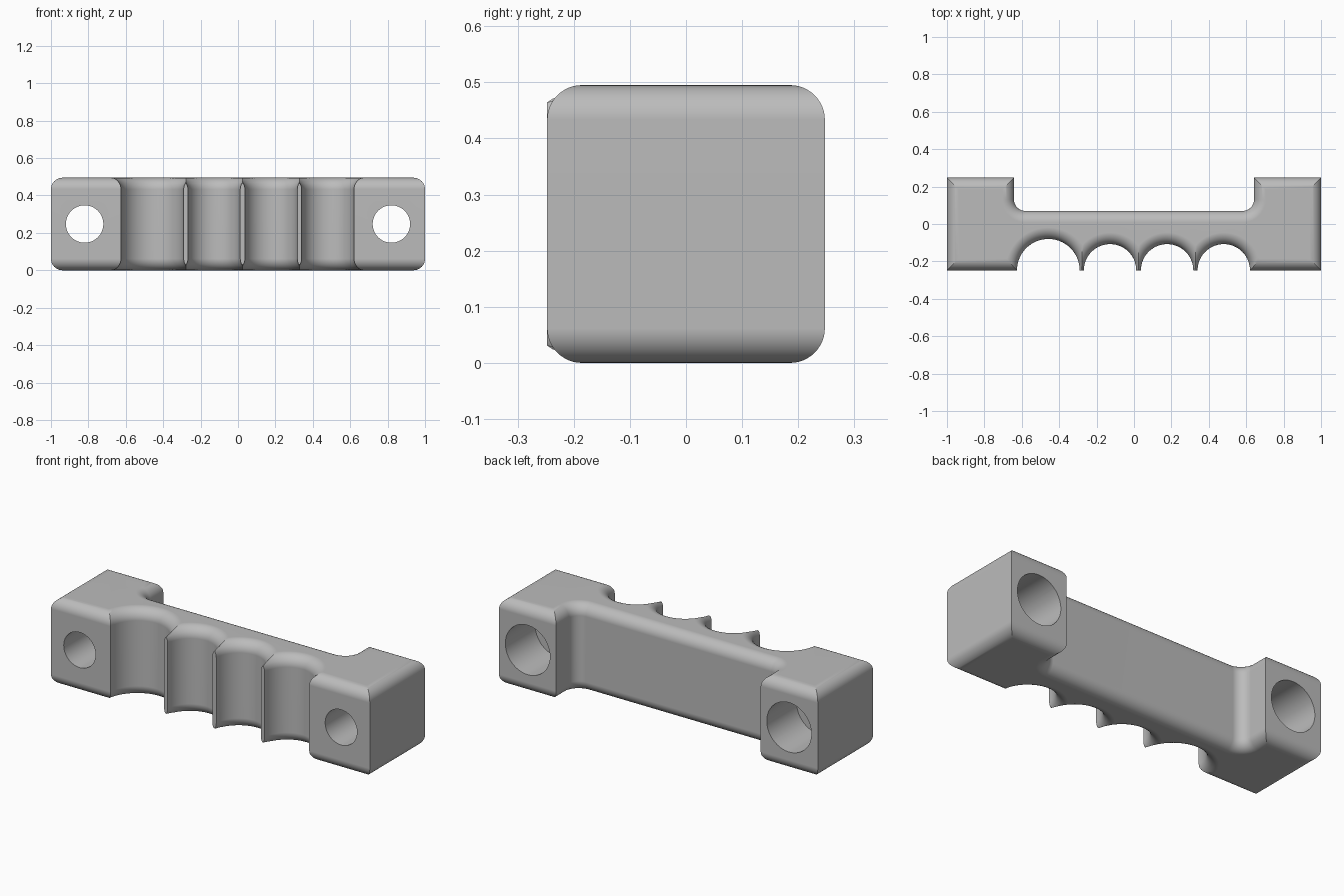
import bpy
import bmesh
from math import sin, cos, pi, sqrt, atan2
from mathutils import Vector, Matrix

if "Cube" in bpy.data.objects:
    bpy.data.objects.remove(bpy.data.objects["Cube"], do_unlink=True)

HALF_DEPTH, HEIGHT, FILLET = 0.2475, 0.495, 0.062
BLOCK_INNER, BAR_BACK, CORNER = 0.642, 0.07, 0.062
HOLE_X = 0.82
SCOOPS = [(-0.458, 0.1675), (-0.128, 0.14), (0.177, 0.14), (0.48, 0.14)]


def arc(cx, cy, r, a0, a1, steps):
    angles = [a0 + (a1 - a0) * i / steps for i in range(steps + 1)]
    return [(cx + r * cos(a), cy + r * sin(a)) for a in angles]


def outline(d):
    """Plan of the handle with its walls moved inward by d."""
    front = -HALF_DEPTH
    circles = [(x, r + d) for x, r in SCOOPS]

    # Start and end of each finger scoop; ridges stay flat until the scoops meet
    ends = [[None, None] for _ in circles]
    x, r = circles[0]
    ends[0][0] = (x - sqrt(r * r - d * d), front + d)
    x, r = circles[-1]
    ends[-1][1] = (x + sqrt(r * r - d * d), front + d)
    for i in range(len(circles) - 1):
        (xa, ra), (xb, rb) = circles[i], circles[i + 1]
        if xa + ra < xb - rb:
            ends[i][1], ends[i + 1][0] = (xa + ra, front), (xb - rb, front)
        else:
            mx = (xa + xb) / 2 + (ra * ra - rb * rb) / (2 * (xb - xa))
            tip = (mx, front + sqrt(max(ra * ra - (mx - xa) ** 2, 0)))
            ends[i][1] = ends[i + 1][0] = tip

    pts = [(-1 + d, front + d)]
    for (x, r), (p, q) in zip(circles, ends):
        a0 = atan2(p[1] - front, p[0] - x)
        a1 = atan2(q[1] - front, q[0] - x)
        pts += arc(x, front, r, a0, a1, 28)

    # Right block, recessed back with rounded inner corners, left block
    cx, cy, r = BLOCK_INNER - CORNER, BAR_BACK + CORNER, CORNER + d
    back = HALF_DEPTH - d
    pts += [(1 - d, front + d), (1 - d, back), (BLOCK_INNER + d, back)]
    pts += arc(cx, cy, r, 0, -pi / 2, 10)
    pts += arc(-cx, cy, r, -pi / 2, -pi, 10)
    pts += [(-BLOCK_INNER - d, back), (-1 + d, back)]
    return pts


def make_object(name, bm):
    bmesh.ops.recalc_face_normals(bm, faces=bm.faces)
    mesh = bpy.data.meshes.new(name)
    bm.to_mesh(mesh)
    bm.free()
    obj = bpy.data.objects.new(name, mesh)
    bpy.context.collection.objects.link(obj)
    return obj


# Grip body: stacked outlines that follow the rounded top and bottom edges
steps = 12
levels = []
for i in range(steps + 1):
    a = pi / 2 * i / steps
    levels.append((FILLET * (1 - cos(a)), FILLET * (1 - sin(a))))
stack = [(d, t) for d, t in reversed(levels)]
stack += [(d, HEIGHT - t) for d, t in levels]

bm = bmesh.new()
rings = [[bm.verts.new((x, y, z)) for x, y in outline(d)] for d, z in stack]
n = len(rings[0])
for low, high in zip(rings, rings[1:]):
    for i in range(n):
        j = (i + 1) % n
        bm.faces.new((low[i], low[j], high[j], high[i]))
bm.faces.new(rings[0])
bm.faces.new(rings[-1])
bmesh.ops.remove_doubles(bm, verts=bm.verts, dist=0.00005)
body = make_object("grip_handle", bm)


# Screw holes: a narrow hole right through and a wide counterbore at the back
def cut_hole(x, radius, y0, y1):
    cutter_bm = bmesh.new()
    place = Matrix.Translation(Vector((x, (y0 + y1) / 2, HEIGHT / 2)))
    bmesh.ops.create_cone(cutter_bm, cap_ends=True, segments=64, radius1=radius,
                          radius2=radius, depth=y1 - y0,
                          matrix=place @ Matrix.Rotation(pi / 2, 4, 'X'))
    cutter = make_object("hole_cutter", cutter_bm)
    cutter.hide_render = True
    mod = body.modifiers.new("hole", 'BOOLEAN')
    mod.operation = 'DIFFERENCE'
    mod.solver = 'EXACT'
    mod.object = cutter
    bpy.ops.object.modifier_apply(modifier=mod.name)
    bpy.data.objects.remove(cutter, do_unlink=True)


bpy.ops.object.select_all(action='DESELECT')
body.select_set(True)
bpy.context.view_layer.objects.active = body
for side in (-1, 1):
    cut_hole(side * HOLE_X, 0.1, -0.4, 0.4)
    cut_hole(side * HOLE_X, 0.14, -0.02, 0.4)

# Grey finish, smooth curves with crisp edges
grey = bpy.data.materials.new("plain_grey")
grey.use_nodes = True
colour = (0.5, 0.5, 0.5, 1)
grey.diffuse_color = colour
grey.node_tree.nodes["Principled BSDF"].inputs["Base Color"].default_value = colour
body.data.materials.clear()
body.data.materials.append(grey)

bpy.ops.object.shade_smooth_by_angle(angle=pi / 7)
weighted = body.modifiers.new("weighted_normals", 'WEIGHTED_NORMAL')
weighted.keep_sharp = True
